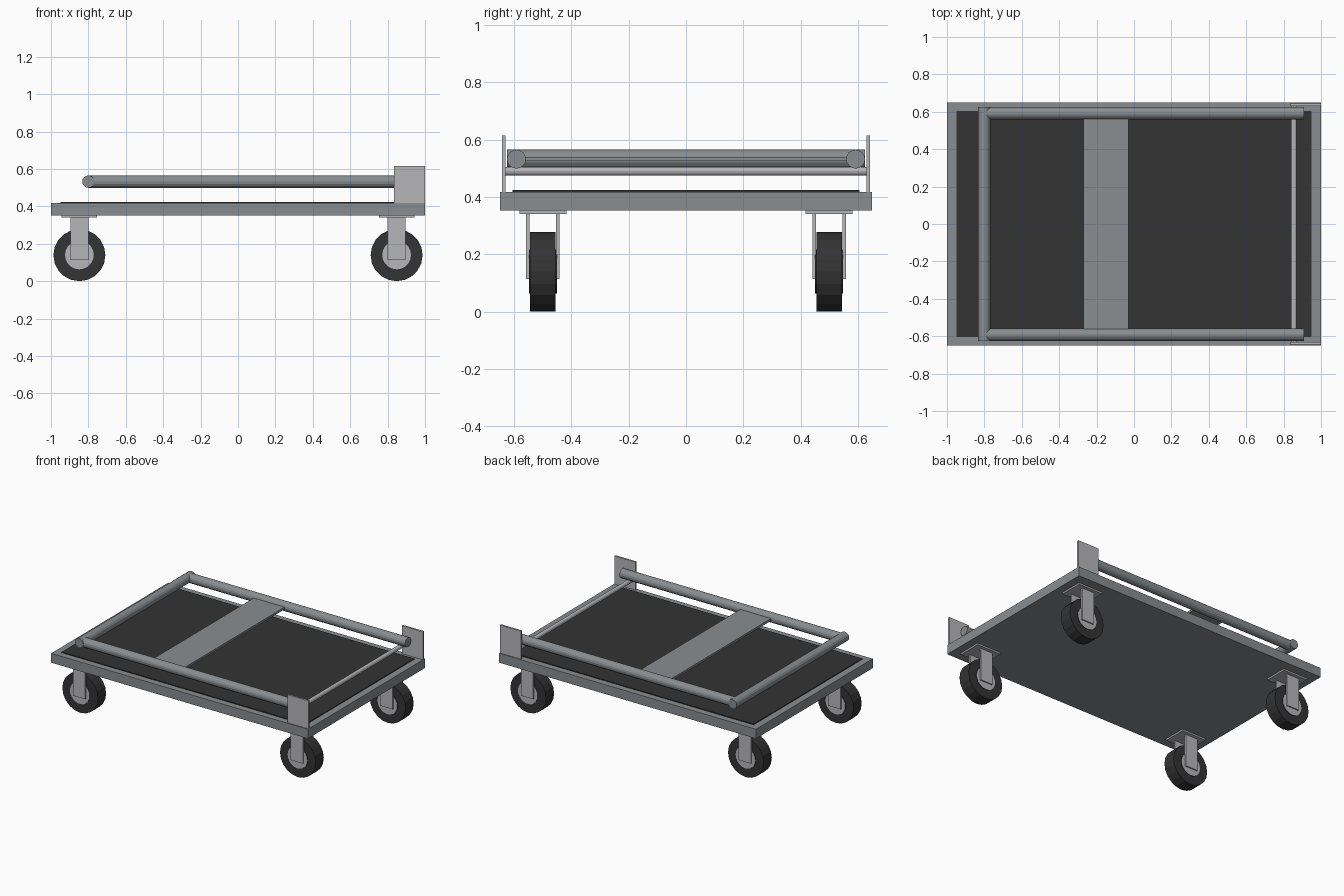
import bpy
import bmesh
from math import radians
from mathutils import Matrix

cube = bpy.data.objects.get("Cube")
if cube:
    bpy.data.objects.remove(cube)


def material(name, rgb):
    m = bpy.data.materials.new(name)
    m.use_nodes = True
    m.diffuse_color = (*rgb, 1)
    m.node_tree.nodes["Principled BSDF"].inputs["Base Color"].default_value = (*rgb, 1)
    return m


GREY = material("painted grey steel", (0.25, 0.27, 0.28))
DARK = material("dark rubber", (0.033, 0.033, 0.033))
LIGHT = material("light zinc", (0.47, 0.47, 0.49))


def finish(name, bm, *mats):
    mesh = bpy.data.meshes.new(name)
    bm.to_mesh(mesh)
    bm.free()
    for m in mats:
        mesh.materials.append(m)
    obj = bpy.data.objects.new(name, mesh)
    bpy.context.collection.objects.link(obj)
    return obj


def box(name, x, y, z, mat):
    """Box from (min, max) pairs."""
    bm = bmesh.new()
    bmesh.ops.create_cube(bm, size=1)
    spans = (x, y, z)
    bmesh.ops.scale(bm, vec=[b - a for a, b in spans], verts=bm.verts)
    bmesh.ops.translate(bm, vec=[(a + b) / 2 for a, b in spans], verts=bm.verts)
    return finish(name, bm, mat)


def tube(name, axis, centre, radius, length, sides, mat, cap_mat=None):
    """Cylinder along x or y, with optional separate cap colour."""
    bm = bmesh.new()
    turn = Matrix.Rotation(radians(90), 4, "Y" if axis == "X" else "X")
    bmesh.ops.create_cone(bm, cap_ends=True, segments=sides, radius1=radius,
                          radius2=radius, depth=length,
                          matrix=Matrix.Translation(centre) @ turn)
    if cap_mat is None:
        return finish(name, bm, mat)
    for f in bm.faces:
        f.material_index = int(len(f.verts) > 4)
    return finish(name, bm, mat, cap_mat)


# Platform with rubber mat
box("deck", (-1, 1), (-0.65, 0.65), (0.352, 0.418), GREY)
box("deck_mat", (-0.95, 0.95), (-0.605, 0.605), (0.41, 0.424), DARK)

# Folded handle
RAIL_Z = 0.532
tube("handle_grip", "Y", (-0.8, 0, RAIL_Z), 0.033, 1.25, 16, GREY)
box("handle_panel", (-0.27, -0.03), (-0.58, 0.58), (0.525, 0.54), GREY)
tube("hinge_rod", "Y", (0.855, 0, 0.49), 0.015, 1.26, 12, LIGHT)

for side, s in (("left", 1), ("right", -1)):
    # The back edge of the deck is on +y
    end = "back" if s > 0 else "front"
    tube(f"{end}_handle_rail", "X", (0.055, s * 0.592, RAIL_Z), 0.033, 1.71, 16, GREY)
    box(f"{end}_hinge_bracket", (0.835, 1), sorted((s * 0.63, s * 0.643)),
        (0.418, 0.615), LIGHT)

# Four castors
for end, sy in (("front", -1), ("back", 1)):
    for side, sx in (("left", 1), ("right", -1)):
        name = f"{end}_{side}"
        x, y = sx * 0.848, sy * 0.5
        box(f"{name}_castor_plate", (x - 0.095, x + 0.095),
            (y - 0.082, y + 0.082), (0.341, 0.353), LIGHT)
        tube(f"{name}_tyre", "Y", (x, y, 0.139), 0.139, 0.09, 20, DARK)
        tube(f"{name}_hub", "Y", (x, y, 0.14), 0.077, 0.098, 20, DARK, LIGHT)
        for part, f in (("outer", sy), ("inner", -sy)):
            box(f"{name}_{part}_fork", (x - 0.048, x + 0.048),
                sorted((y + f * 0.047, y + f * 0.058)), (0.113, 0.345), LIGHT)
